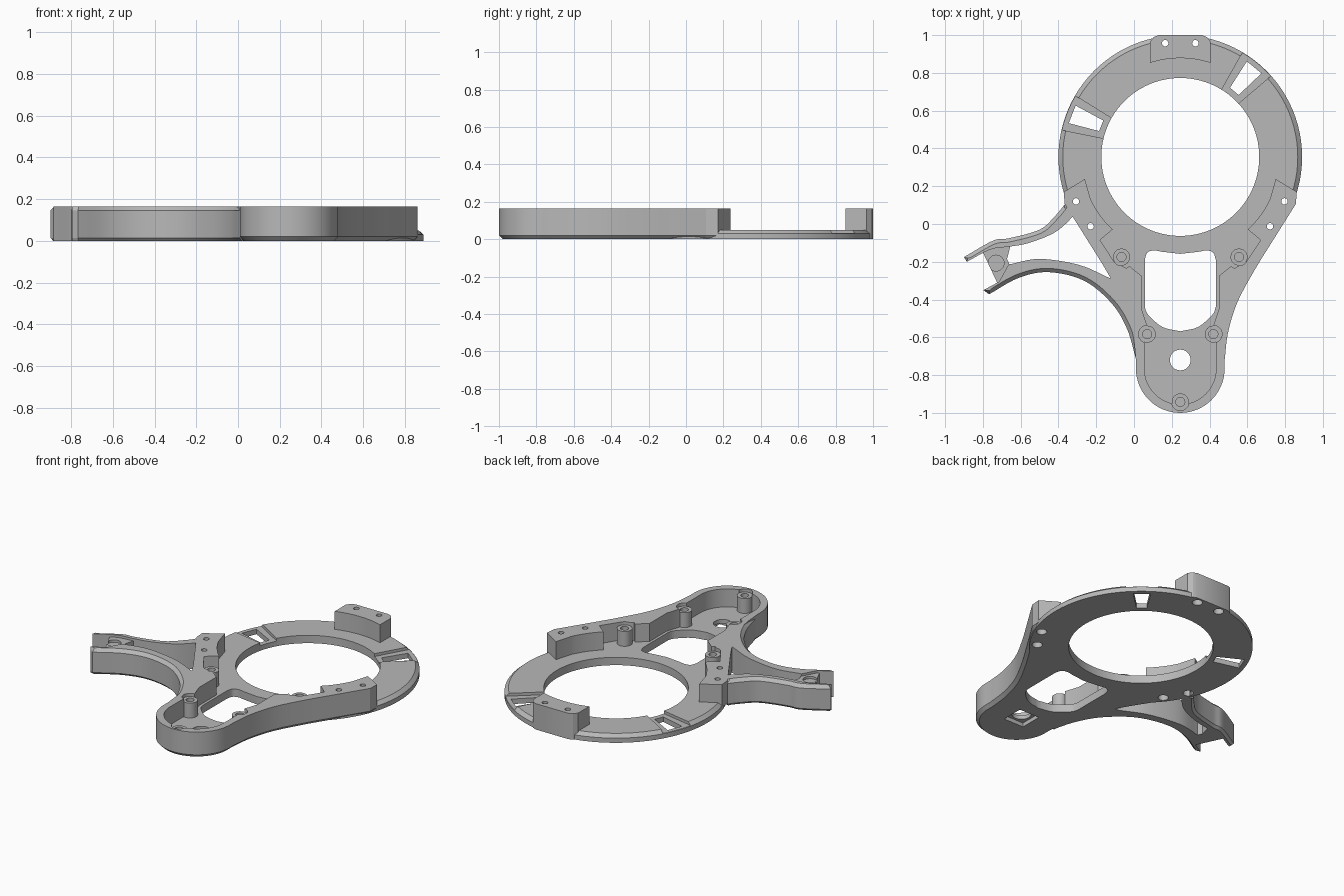
import bpy, bmesh, math
from mathutils import Vector

if "Cube" in bpy.data.objects:
    bpy.data.objects.remove(bpy.data.objects["Cube"])

AXIS = 0.245           # mirror line of the main body
CX, CY = AXIS, 0.355   # ring centre
H, FLOOR = 0.165, 0.05

grey = bpy.data.materials.new("plain_grey")
grey.use_nodes = True
grey.diffuse_color = (0.48, 0.48, 0.48, 1)
grey.node_tree.nodes["Principled BSDF"].inputs["Base Color"].default_value = (0.48, 0.48, 0.48, 1)


def arc(cx, cy, r, a, b, n=16):
    angles = [math.radians(a + (b - a) * i / n) for i in range(n + 1)]
    return [(cx + r * math.cos(t), cy + r * math.sin(t)) for t in angles]


def spline(pts, n=6):
    p = [Vector(q) for q in pts]
    p = [2 * p[0] - p[1]] + p + [2 * p[-1] - p[-2]]
    out = []
    for a, b, c, d in zip(p, p[1:], p[2:], p[3:]):
        for i in range(n):
            t = i / n
            out.append(tuple(0.5 * (2 * b + (c - a) * t + (2 * a - 5 * b + 4 * c - d) * t * t
                                    + (3 * b - a - 3 * c + d) * t ** 3)))
    return out + [tuple(p[-2])]


def mirrored(pts):
    return pts + [(2 * AXIS - x, y) for x, y in reversed(pts) if abs(x - AXIS) > 1e-4]


def inset(pts, d, count):
    area = sum(a[0] * b[1] - a[1] * b[0] for a, b in zip(pts, pts[1:] + pts[:1]))
    s = 1 if area > 0 else -1
    out = []
    for i, p in enumerate(pts):
        a, b = Vector(pts[i - 1]), Vector(pts[(i + 1) % len(pts)])
        t = (b - a).normalized() * s
        out.append((p[0] - t.y * d, p[1] + t.x * d) if i < count else p)
    return out


def loft(name, layers):
    """Solid through stacked outlines, given as (points, z)."""
    bm = bmesh.new()
    rows = [[bm.verts.new((x, y, z)) for x, y in pts] for pts, z in layers]
    bm.faces.new(rows[0])
    bm.faces.new(rows[-1])
    for lo, hi in zip(rows, rows[1:]):
        for i in range(len(lo)):
            j = (i + 1) % len(lo)
            bm.faces.new((lo[i], lo[j], hi[j], hi[i]))
    bmesh.ops.recalc_face_normals(bm, faces=bm.faces)
    me = bpy.data.meshes.new(name)
    bm.to_mesh(me)
    bm.free()
    me.materials.append(grey)
    ob = bpy.data.objects.new(name, me)
    bpy.context.collection.objects.link(ob)
    return ob


def prism(name, pts, z0, z1, bottom=0, top=0, count=None):
    count = count or len(pts)
    layers = [(pts, z0 + bottom), (pts, z1 - top)]
    if bottom:
        layers.insert(0, (inset(pts, bottom, count), z0))
    if top:
        layers.append((inset(pts, top, count), z1))
    return loft(name, layers)


def disc(x, y, r, z0, z1, n=24):
    return prism("disc", arc(x, y, r, 0, 360, n)[:-1], z0, z1)


def combine(a, b, op):
    m = a.modifiers.new("bool", "BOOLEAN")
    m.operation, m.object, m.solver = op, b, "EXACT"
    bpy.context.view_layer.objects.active = a
    bpy.ops.object.modifier_apply(modifier=m.name)
    bpy.data.objects.remove(b)


# Walled lower body with the side pads
side = spline([(0.857, 0.106), (0.74, -0.08), (0.635, -0.25), (0.545, -0.42),
               (0.497, -0.58), (0.48, -0.72)])
body = prism("mounting_frame", mirrored([(0.75, 0.238), (0.862, 0.17)] + side
             + arc(AXIS, -0.765, 0.235, 0, -90)), 0, H, bottom=0.02)

# Stepped pocket inside the walls
pocket = ([(0.75, 0.5), (0.75, 0.238)] + arc(CX, CY, 0.525, -25.3, -47, 8)
          + [(0.67, -0.085), (0.595, -0.2), (0.53, -0.235), (0.515, -0.222), (0.45, -0.275),
             (0.45, -0.45), (0.42, -0.54), (0.435, -0.635)]
          + arc(AXIS, -0.765, 0.19, 0, -90))
combine(body, prism("pocket", mirrored(pocket), FLOOR, 0.3), "DIFFERENCE")

# Flat ring with a chamfered rim and its grooves
rim = arc(CX, CY, 0.645, 0, 360, 96)[:-1]
ring = loft("ring", [(rim, 0), (rim, 0.03), (arc(CX, CY, 0.622, 0, 360, 96)[:-1], FLOOR)])


def wedge(angle, r0, w0, r1, w1, z0, z1):
    c, s = math.cos(math.radians(angle)), math.sin(math.radians(angle))
    local = [(r0, -w0), (r1, -w1), (r1, w1), (r0, w0)]
    return prism("wedge", [(CX + r * c - w * s, CY + r * s + w * c) for r, w in local], z0, z1)


for angle in (50.5, 158.5):
    combine(ring, wedge(angle, 0.40, 0.055, 0.68, 0.105, 0.032, 0.1), "DIFFERENCE")
    combine(ring, wedge(angle, 0.45, 0.03, 0.615, 0.05, -0.1, 0.1), "DIFFERENCE")
combine(body, ring, "UNION")

# Block at the far end of the ring
block = [(0.36, 1.0), (0.385, 0.99), (0.405, 0.965)] + arc(CX, CY, 0.523, 72.2, 90, 8)
combine(body, prism("end_block", mirrored(block), 0, H), "UNION")

# Side arm: two curved walls and a tip plate
upper_out = spline([(-0.9, -0.175), (-0.746, -0.088), (-0.66, -0.075), (-0.5, -0.03),
                    (-0.42, 0.04), (-0.365, 0.106)])
upper_in = spline([(-0.30, 0.08), (-0.333, 0.03), (-0.42, -0.045), (-0.555, -0.1),
                   (-0.66, -0.12), (-0.76, -0.135), (-0.885, -0.2)])
lower_out = spline([(-0.767, -0.372), (-0.61, -0.285), (-0.45, -0.255), (-0.265, -0.30),
                    (-0.12, -0.418), (-0.037, -0.555), (0.009, -0.71)])
lower_in = [(0.025, -0.7), (0.02, -0.4), (-0.05, -0.3)] + spline(
    [(-0.13, -0.286), (-0.29, -0.217), (-0.5, -0.185), (-0.665, -0.215)])
lower_in += [(-0.714, -0.305), (-0.797, -0.35)]
for outer, inner in ((upper_out, upper_in), (lower_out, lower_in)):
    wall = prism("arm_wall", outer + inner, 0, H, 0.015, 0.02, len(outer))
    combine(body, wall, "UNION")
plate = [(-0.80, -0.15), (-0.72, -0.32), (-0.65, -0.235), (-0.672, -0.185),
         (-0.65, -0.1), (-0.73, -0.11)]
combine(body, prism("arm_plate", plate, 0, 0.15), "UNION")

# Screw bosses with blind holes
bosses = mirrored([(0.556, -0.175), (0.42, -0.583), (AXIS, -0.942)])
for x, y in bosses:
    combine(body, disc(x, y, 0.045, 0.02, 0.145), "UNION")
    combine(body, disc(x, y, 0.046, 0.145, 0.3), "DIFFERENCE")
    combine(body, disc(x, y, 0.024, 0.06, 0.3), "DIFFERENCE")

# Central opening, window and cable hole with a square recess beneath
window = spline([(AXIS, -0.158), (0.34, -0.147), (0.385, -0.14), (0.42, -0.152),
                 (0.433, -0.19)], 4) + spline(
    [(0.433, -0.44), (0.415, -0.48), (0.34, -0.545), (AXIS, -0.568)], 4)
cutters = [disc(CX, CY, 0.418, -0.1, 0.3, 96),
           prism("window", mirrored(window), -0.1, 0.3),
           disc(AXIS, -0.72, 0.055, -0.1, 0.3, 32),
           prism("recess", arc(AXIS, -0.72, 0.1, 45, 315, 3), -0.1, 0.025),
           disc(-0.73, -0.207, 0.042, 0.135, 0.3)]

# Fixing holes, counterbored from beneath
for x, y in mirrored([(0.325, 0.957), (0.797, 0.12), (0.72, -0.012)]):
    cutters += [disc(x, y, 0.017, -0.1, 0.3, 16), disc(x, y, 0.03, -0.1, 0.05)]
for c in cutters:
    combine(body, c, "DIFFERENCE")

bpy.ops.object.select_all(action="DESELECT")
body.select_set(True)
bpy.context.view_layer.objects.active = body
bpy.ops.object.shade_smooth_by_angle(angle=math.radians(25))
